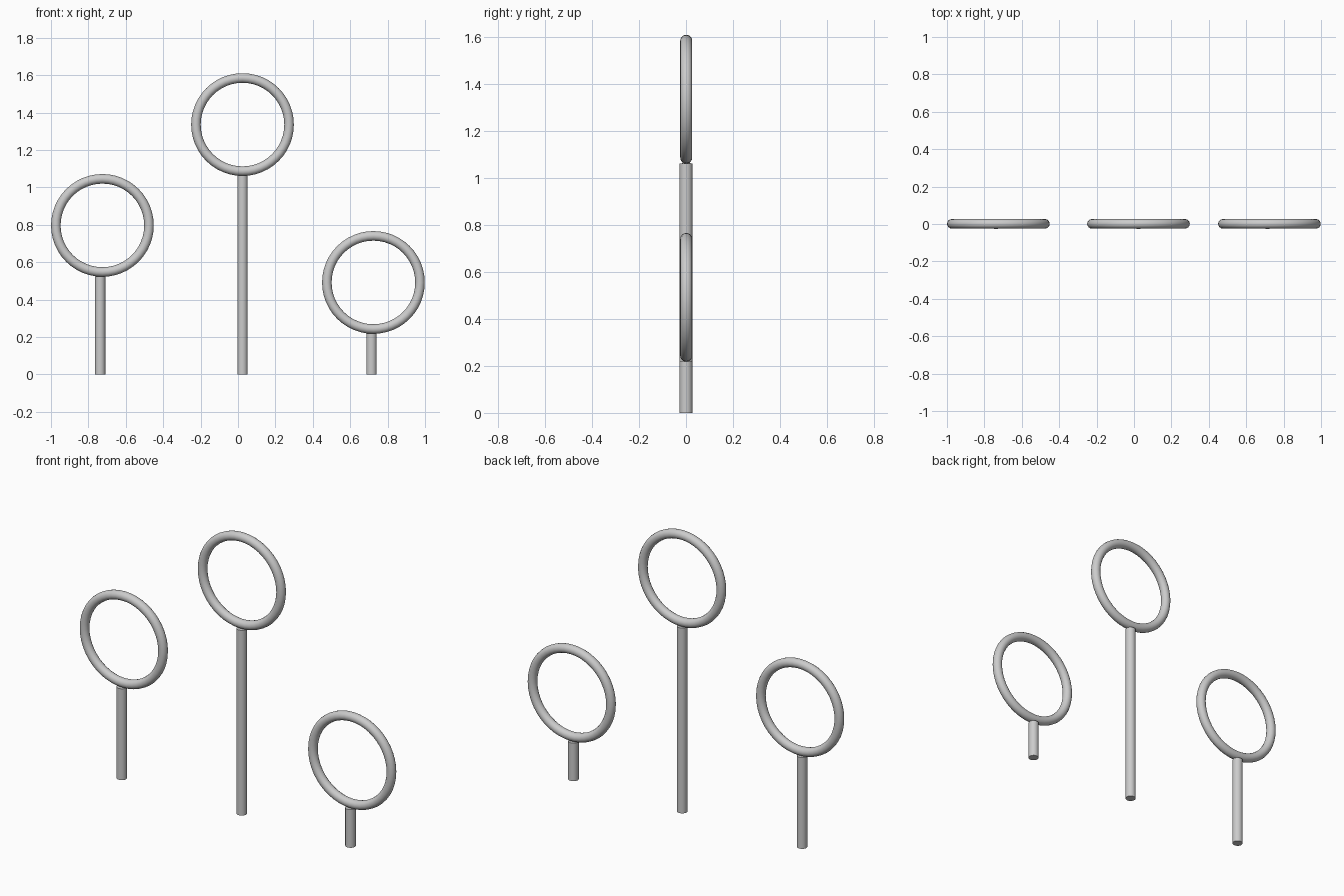
import bpy
import math

if "Cube" in bpy.data.objects:
    bpy.data.objects.remove(bpy.data.objects["Cube"])

RING_R, TUBE_R, POLE_R = 0.249, 0.0255, 0.0275


def smooth(obj, name):
    obj.name = name
    bpy.ops.object.shade_smooth_by_angle(angle=math.radians(40))


def hoop(name, ring_x, ring_z, pole_x):
    # Upright ring facing the front
    bpy.ops.mesh.primitive_torus_add(
        major_radius=RING_R, minor_radius=TUBE_R,
        major_segments=48, minor_segments=16,
        location=(ring_x, 0.001, ring_z), rotation=(math.pi / 2, 0, 0))
    smooth(bpy.context.object, name + "_ring")

    # Pole with flat ends, just meeting the bottom of the ring
    height = ring_z - RING_R - TUBE_R + 0.001
    bpy.ops.mesh.primitive_cylinder_add(
        vertices=32, radius=POLE_R, depth=height,
        location=(pole_x, 0, height / 2))
    smooth(bpy.context.object, name + "_pole")


# Three hoops of different heights
hoop("left_hoop", -0.725, 0.797, -0.737)
hoop("middle_hoop", 0.024, 1.336, 0.024)
hoop("right_hoop", 0.724, 0.492, 0.714)
